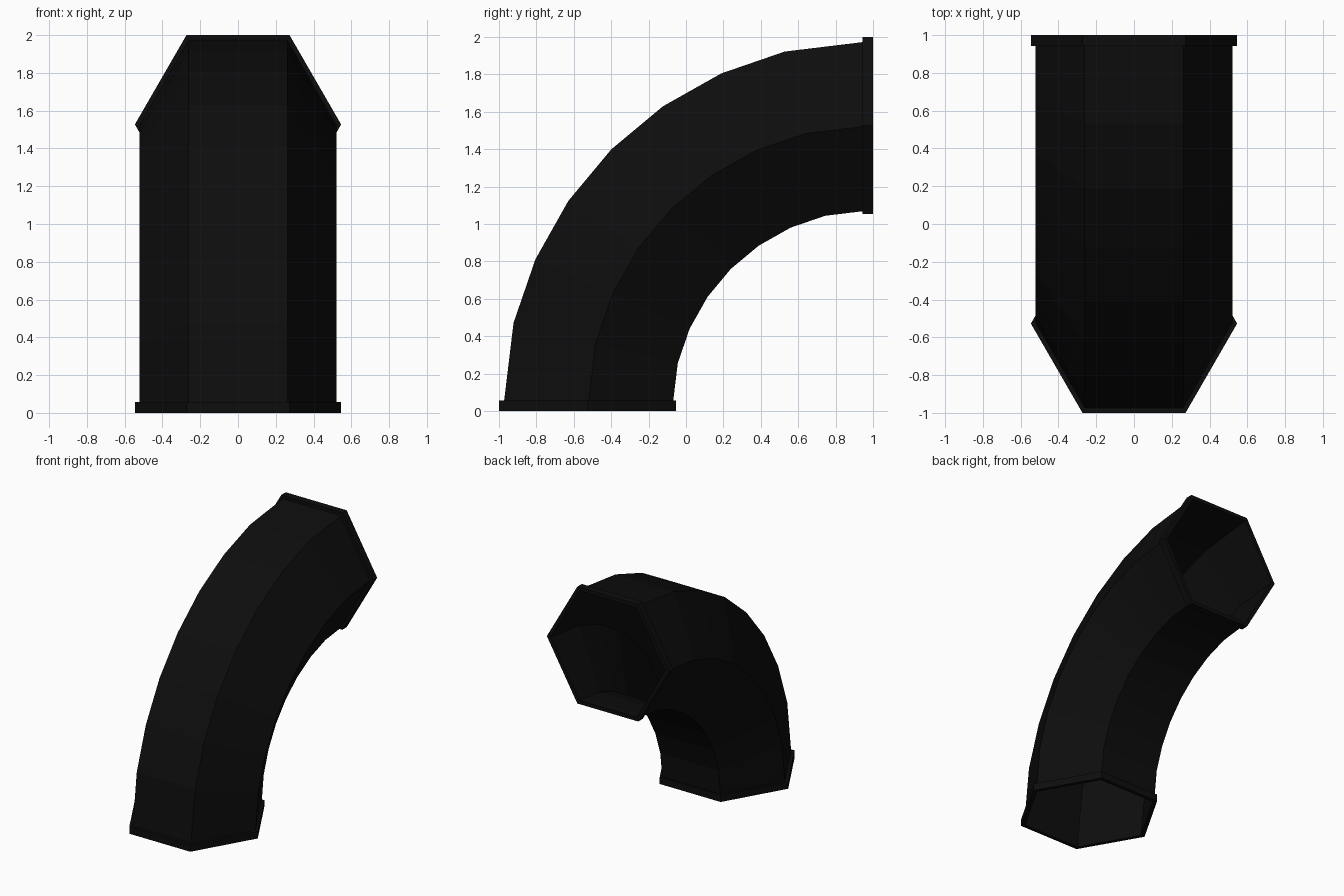
import bpy, bmesh, math

if "Cube" in bpy.data.objects:
    bpy.data.objects.remove(bpy.data.objects["Cube"])

BEND_R = 1.527      # centreline radius of the elbow, pivot at y=1, z=0
PIPE_R = 0.522      # hexagon corner radius of the pipe
INNER_R = 0.512     # bore
FLANGE_R = 0.546    # end collars
FLANGE_T = 0.057

black = bpy.data.materials.new("black plastic")
black.diffuse_color = (0.004, 0.004, 0.004, 1)
black.use_nodes = True
black.node_tree.nodes["Principled BSDF"].inputs["Base Color"].default_value = black.diffuse_color


def hexagon(r, angle, along=0.0):
    """Hexagonal section at an angle of the bend, shifted along the pipe."""
    c, s = math.cos(angle), math.sin(angle)
    pts = []
    for k in range(6):
        t = math.radians(60 * k)
        rho = BEND_R + r * math.sin(t)
        pts.append((r * math.cos(t), 1 - rho * c + along * s, rho * s + along * c))
    return pts


def loft(name, rings):
    """Skin a closed cycle of hexagonal rings."""
    bm = bmesh.new()
    vs = [[bm.verts.new(p) for p in ring] for ring in rings]
    for i, a in enumerate(vs):
        b = vs[(i + 1) % len(vs)]
        for k in range(6):
            j = (k + 1) % 6
            bm.faces.new((a[k], a[j], b[j], b[k]))
    bmesh.ops.recalc_face_normals(bm, faces=bm.faces)
    me = bpy.data.meshes.new(name)
    bm.to_mesh(me)
    bm.free()
    me.materials.append(black)
    ob = bpy.data.objects.new(name, me)
    bpy.context.collection.objects.link(ob)
    return ob


# Curved pipe: longer end segments, even steps between
angles = [math.radians(a) for a in (0, 13.8, 24.2, 34.6, 45, 55.4, 65.8, 76.2, 90)]
loft("elbow_pipe", [hexagon(PIPE_R, a) for a in angles]
     + [hexagon(INNER_R, a) for a in reversed(angles)])

# Collars at both open ends
for name, a, d in (("bottom_collar", 0, FLANGE_T), ("back_collar", math.pi / 2, -FLANGE_T)):
    loft(name, [hexagon(FLANGE_R, a), hexagon(FLANGE_R, a, d),
                hexagon(PIPE_R - 0.005, a, d), hexagon(PIPE_R - 0.005, a)])
